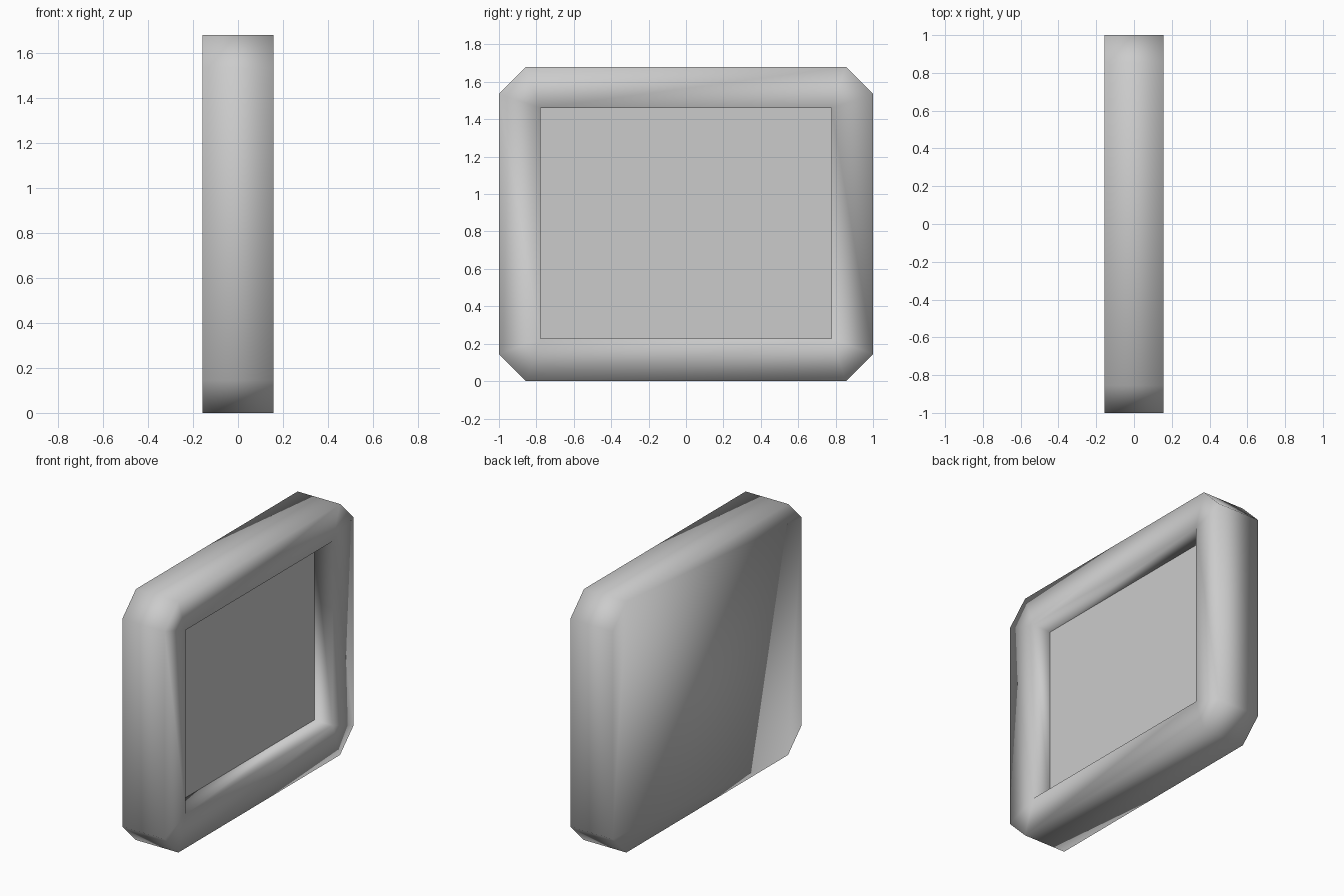
import bpy, bmesh

if "Cube" in bpy.data.objects:
    bpy.data.objects.remove(bpy.data.objects["Cube"])

W, H, C = 1.0, 1.68, 0.145        # half width, height, corner chamfer
D = 0.157                         # half depth
IW, IZ0, IZ1 = 0.778, 0.227, 1.46 # opening half width, bottom, top
PANEL_X = 0.02


def make_object(name, bm, smooth):
    bmesh.ops.recalc_face_normals(bm, faces=bm.faces)
    mesh = bpy.data.meshes.new(name)
    for f in bm.faces:
        f.smooth = smooth
    bm.to_mesh(mesh)
    bm.free()
    obj = bpy.data.objects.new(name, mesh)
    bpy.context.collection.objects.link(obj)
    return obj


def ring(bm, points, x):
    return [bm.verts.new((x, y, z)) for y, z in points]


# Outlines in y, z: chamfered case and rectangular opening, same corner order
outer = [(-W, C), (-W + C, 0), (W - C, 0), (W, C),
         (W, H - C), (W - C, H), (-W + C, H), (-W, H - C)]
inner = [(-IW, IZ0), (IW, IZ0), (IW, IZ1), (-IW, IZ1)]

# Frame: one fully smooth shell with closed back and recessed opening
bm = bmesh.new()
back = ring(bm, outer, -D)
front = ring(bm, outer, D)
rim = ring(bm, inner, D)
floor = ring(bm, inner, PANEL_X)
bm.faces.new(back)
for i in range(8):
    j = (i + 1) % 8
    bm.faces.new((back[i], back[j], front[j], front[i]))
for k in range(4):
    n = (k + 1) % 4
    a, b, c = front[2 * k], front[2 * k + 1], front[(2 * k + 2) % 8]
    bm.faces.new((a, b, rim[k]))                  # corner triangle
    bm.faces.new((b, c, rim[n], rim[k]))          # straight border
    bm.faces.new((rim[k], rim[n], floor[n], floor[k]))  # opening wall
make_object("frame", bm, True)

# Flat recessed panel facing +x
bm = bmesh.new()
face = bm.faces.new(ring(bm, inner, PANEL_X))
panel = make_object("panel", bm, False)
if panel.data.polygons[0].normal.x < 0:
    panel.data.flip_normals()
